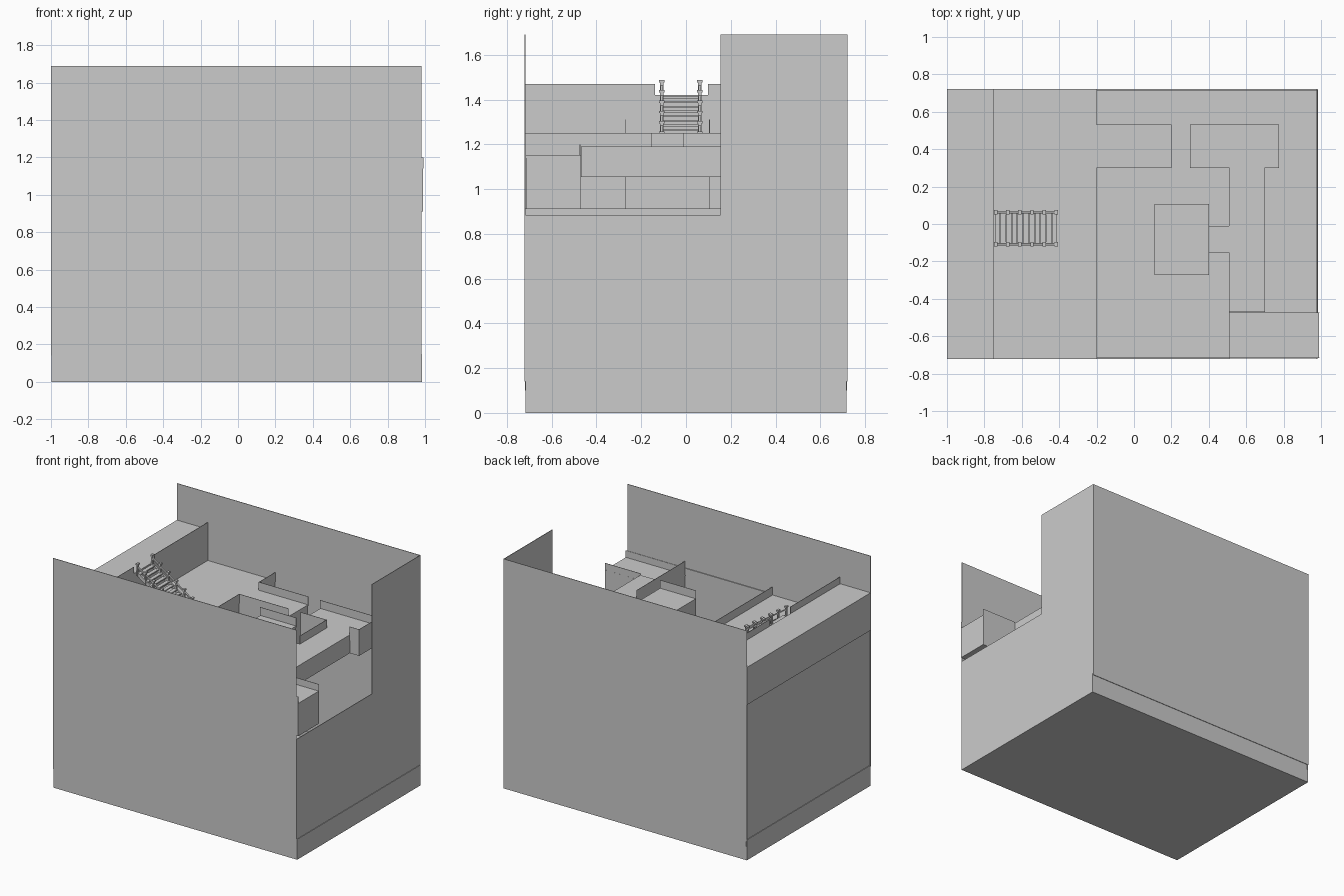
import bpy, bmesh, math
from mathutils import Vector


def add_mesh(name, bm):
    bmesh.ops.recalc_face_normals(bm, faces=bm.faces)
    me = bpy.data.meshes.new(name)
    bm.to_mesh(me)
    bm.free()
    ob = bpy.data.objects.new(name, me)
    bpy.context.collection.objects.link(ob)
    return ob


def add_box(bm, x0, x1, y0, y1, z0, z1):
    vs = bmesh.ops.create_cube(bm, size=1)["verts"]
    for v in vs:
        v.co = Vector(((x0, x1)[v.co.x > 0], (y0, y1)[v.co.y > 0], (z0, z1)[v.co.z > 0]))


def boxes(name, *items):
    bm = bmesh.new()
    for b in items:
        add_box(bm, *b)
    return add_mesh(name, bm)


def prism(name, pts, direction):
    bm = bmesh.new()
    f = bm.faces.new([bm.verts.new(p) for p in pts])
    r = bmesh.ops.extrude_face_region(bm, geom=[f])
    vs = [e for e in r["geom"] if isinstance(e, bmesh.types.BMVert)]
    bmesh.ops.translate(bm, vec=direction, verts=vs)
    return add_mesh(name, bm)


def slab(name, outline, z0, z1):
    return prism(name, [(x, y, z0) for x, y in outline], (0, 0, z1 - z0))


def parapets(name, runs, z0, z1, t=0.003):
    # thin upright sheets along axis-aligned runs
    return boxes(name, *[(min(a, c) - t / 2, max(a, c) + t / 2,
                          min(b, d) - t / 2, max(b, d) + t / 2, z0, z1)
                         for a, b, c, d in runs])


T = 0.004
# outer shell
boxes("base", (-0.995, 0.982, -0.715, 0.716, 0, 0.1))
boxes("base_skirt", (-0.998, 0.984, -0.717, -0.713, 0, 0.15),
      (-0.998, 0.984, 0.714, 0.718, 0, 0.15),
      (-0.998, -0.994, -0.717, 0.718, 0, 0.15),
      (0.98, 0.984, -0.717, 0.718, 0, 0.15))
boxes("front_wall", (-1, 0.98, -0.722, -0.722 + T, 0.14, 1.69))
boxes("back_wall", (-1, 0.98, 0.722 - T, 0.722, 0.14, 1.69))
boxes("left_wall", (-0.994, -0.99, -0.72, 0.72, 0.1, 1.2))
prism("right_wall", [(0.98, y, z) for y, z in
      ((-0.72, 0.14), (0.72, 0.14), (0.72, 1.69), (0.155, 1.69),
       (0.155, 0.885), (-0.72, 0.885))], (-T, 0, 0))

# upper terrace with its low wall, open at the stair
boxes("upper_terrace", (-1, -0.75, -0.719, 0.719, 1.144, 1.42))
parapets("upper_parapet", [(-0.75, -0.717, -0.75, -0.14), (-0.75, 0.1, -0.75, 0.717)], 1.19, 1.47)

# middle terrace with bridge stub
slab("middle_terrace", [(-0.76, -0.719), (-0.2, -0.719), (-0.2, 0.3), (0.2, 0.3),
     (0.2, 0.53), (-0.2, 0.53), (-0.2, 0.719), (-0.76, 0.719)], 0.91, 1.19)
parapets("middle_parapet", [(-0.2, -0.717, -0.2, 0.3), (-0.2, 0.3, 0.2, 0.3),
         (0.2, 0.53, -0.2, 0.53), (-0.2, 0.53, -0.2, 0.717)], 1.18, 1.25)

# walkway with wider head and side link
slab("walkway", [(0.51, -0.715), (0.7, -0.715), (0.7, 0.3), (0.775, 0.3), (0.775, 0.53),
     (0.3, 0.53), (0.3, 0.3), (0.51, 0.3), (0.51, -0.01), (0.4, -0.01),
     (0.4, -0.155), (0.51, -0.155)], 1.055, 1.19).data.vertices
# lower the front end of the walkway to the corner landing
for v in bpy.data.objects["walkway"].data.vertices:
    if v.co.y < -0.7:
        v.co.y = -0.47
parapets("walkway_parapet", [(0.51, -0.715, 0.51, -0.155), (0.51, -0.01, 0.51, 0.3),
         (0.51, 0.3, 0.3, 0.3), (0.3, 0.53, 0.775, 0.53), (0.775, 0.53, 0.775, 0.3),
         (0.775, 0.3, 0.7, 0.3)], 1.15, 1.25)

# raised square platform
boxes("square_platform", (0.11, 0.4, -0.272, 0.105, 0.91, 1.25))
parapets("square_platform_parapet", [(0.11, -0.272, 0.4, -0.272), (0.11, 0.105, 0.4, 0.105)], 1.24, 1.31)

# corner landing and front ledge
boxes("corner_landing", (0.51, 0.99, -0.715, -0.472, 0.91, 1.15))
parapets("corner_parapet", [(0.7, -0.474, 0.99, -0.474), (0.51, -0.716, 0.99, -0.716)], 1.14, 1.2)
boxes("front_ledge", (-0.2, 0.51, -0.719, -0.712, 1.15, 1.2))

# open stair
N, X0, X1, Z0, Z1 = 11, -0.745, -0.41, 1.19, 1.42
steps = []
for i in range(N):
    f = (i + 0.5) / N
    x, z = X0 + (X1 - X0) * f, Z1 + (Z0 - Z1) * f
    steps.append((x - 0.014, x + 0.014, -0.105, 0.06, z - 0.004, z + 0.004))
boxes("stair_treads", *steps)

for side, yc in (("front", -0.108), ("back", 0.062)):
    def sloped(name, w, lo, hi):
        prism(side + name, [(X0, yc - w, Z1 + lo), (X1, yc - w, Z0 + lo),
              (X1, yc - w, Z0 + hi), (X0, yc - w, Z1 + hi)], (0, 2 * w, 0))
    sloped("_stringer", 0.006, -0.022, 0.008)
    sloped("_handrail", 0.006, 0.04, 0.05)
    # posts with small square caps
    posts = []
    for i in range(6):
        f = i / 5
        x, z = X0 + 0.005 + (X1 - X0 - 0.01) * f, Z1 + (Z0 - Z1) * f
        posts.append((x - 0.005, x + 0.005, yc - 0.008, yc + 0.008, max(z - 0.02, 1.19), z + 0.06))
        posts.append((x - 0.009, x + 0.009, yc - 0.012, yc + 0.012, z + 0.057, z + 0.068))
    boxes(side + "_stair_posts", *posts)
